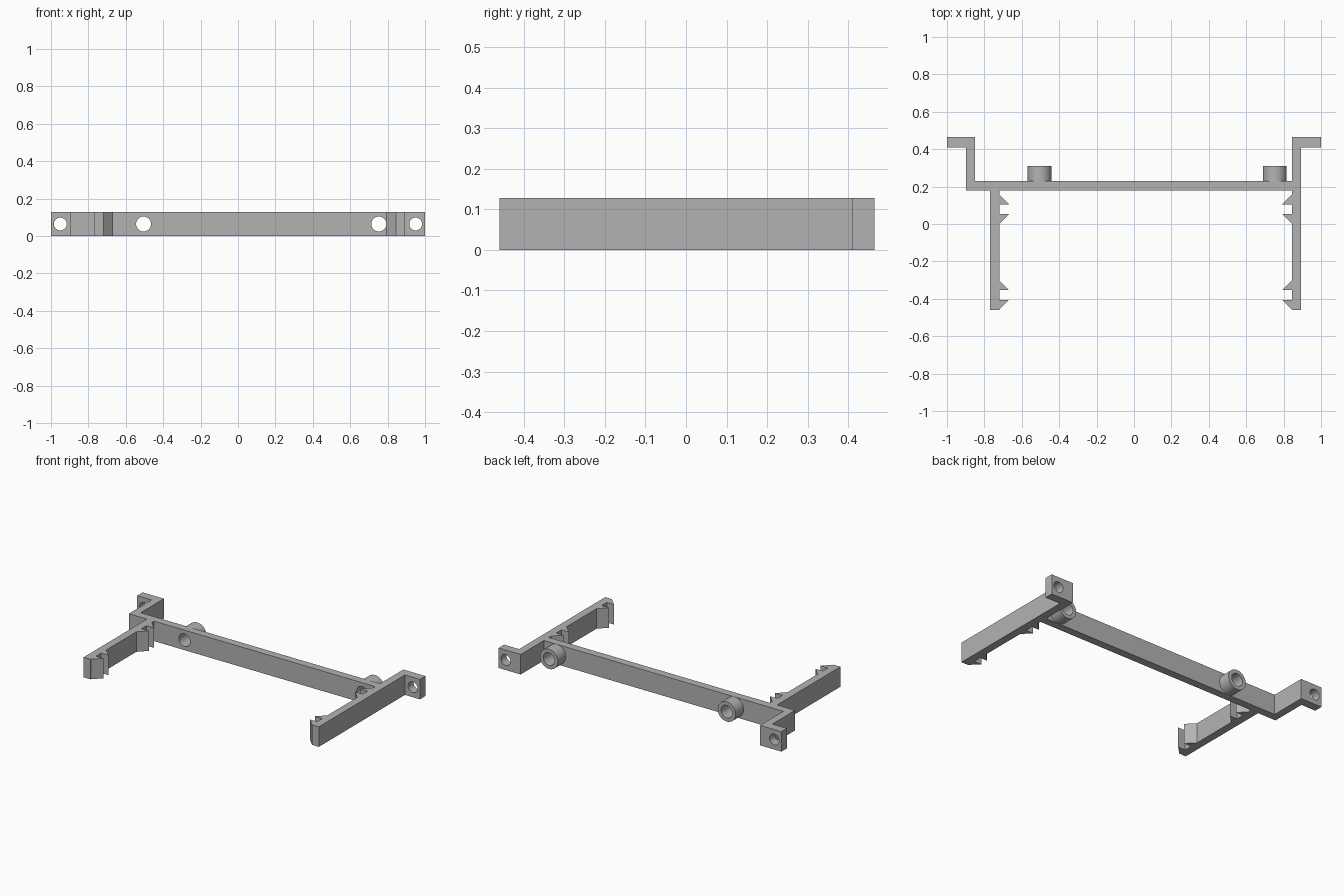
import bpy, bmesh, math
from mathutils import Matrix

cube = bpy.data.objects.get("Cube")
if cube:
    bpy.data.objects.remove(cube, do_unlink=True)

HEIGHT = 0.128
MID = HEIGHT / 2
BAR_FRONT, BAR_BACK, FLANGE_FRONT, FLANGE_BACK, ARM_TIP = 0.18, 0.23, 0.41, 0.465, -0.46

grey = bpy.data.materials.new("plain grey")
grey.use_nodes = True
colour = (0.45, 0.45, 0.45, 1)
grey.diffuse_color = colour
grey.node_tree.nodes["Principled BSDF"].inputs["Base Color"].default_value = colour


def make_object(name, bm):
    bmesh.ops.recalc_face_normals(bm, faces=bm.faces)
    mesh = bpy.data.meshes.new(name)
    bm.to_mesh(mesh)
    bm.free()
    mesh.materials.append(grey)
    obj = bpy.data.objects.new(name, mesh)
    bpy.context.collection.objects.link(obj)
    return obj


def select_only(obj):
    bpy.ops.object.select_all(action='DESELECT')
    obj.select_set(True)
    bpy.context.view_layer.objects.active = obj


def cylinder(name, x, y0, y1, radius):
    """Solid cylinder lying along y, centred on the strip height."""
    bm = bmesh.new()
    place = Matrix.Translation((x, (y0 + y1) / 2, MID)) @ Matrix.Rotation(math.pi / 2, 4, 'X')
    bmesh.ops.create_cone(bm, cap_ends=True, segments=48, radius1=radius,
                          radius2=radius, depth=y1 - y0, matrix=place)
    return make_object(name, bm)


def combine(target, tool, operation):
    mod = target.modifiers.new(operation.lower(), 'BOOLEAN')
    mod.operation, mod.object, mod.solver = operation, tool, 'EXACT'
    select_only(target)
    bpy.ops.object.modifier_apply(modifier=mod.name)
    bpy.data.objects.remove(tool, do_unlink=True)


# Clip teeth along the inside of an arm: pairs of hooks facing each other
def teeth(inner_x, side):
    depth = 0.052
    points = []
    for slot_back, slot_front in ((0.105, 0.053), (-0.354, -0.406)):
        points += [(0, slot_back + depth), (depth, slot_back), (0, slot_back),
                   (0, slot_front), (depth, slot_front), (0, slot_front - depth)]
    return [(inner_x + side * d, y) for d, y in points]


# Frame: one extruded outline of bar, arms and mounting flanges
outline = [(-0.72, BAR_FRONT)] + teeth(-0.72, 1) + [
    (-0.72, ARM_TIP), (-0.77, ARM_TIP), (-0.77, BAR_FRONT), (-0.898, BAR_FRONT),
    (-0.898, FLANGE_FRONT), (-1, FLANGE_FRONT), (-1, FLANGE_BACK), (-0.85, FLANGE_BACK),
    (-0.85, BAR_BACK), (0.844, BAR_BACK), (0.844, FLANGE_BACK), (1, FLANGE_BACK),
    (1, FLANGE_FRONT), (0.894, FLANGE_FRONT), (0.894, ARM_TIP), (0.844, ARM_TIP),
] + teeth(0.844, -1)[::-1] + [(0.844, BAR_FRONT)]

bm = bmesh.new()
base = bm.faces.new([bm.verts.new((x, y, 0)) for x, y in outline])
top = bmesh.ops.extrude_face_region(bm, geom=[base])
bmesh.ops.translate(bm, vec=(0, 0, HEIGHT),
                    verts=[v for v in top["geom"] if isinstance(v, bmesh.types.BMVert)])
frame = make_object("clip_frame", bm)

# Round bosses on the back of the bar, bored right through
for x in (-0.505, 0.753):
    combine(frame, cylinder("boss", x, BAR_BACK - 0.02, 0.31, 0.0635), 'UNION')
    combine(frame, cylinder("boss_bore", x, 0.1, 0.4, 0.04), 'DIFFERENCE')

# Screw holes in the flanges
for x in (-0.95, 0.95):
    combine(frame, cylinder("screw_hole", x, 0.35, 0.55, 0.034), 'DIFFERENCE')

select_only(frame)
bpy.ops.object.shade_smooth_by_angle(angle=math.radians(30))
